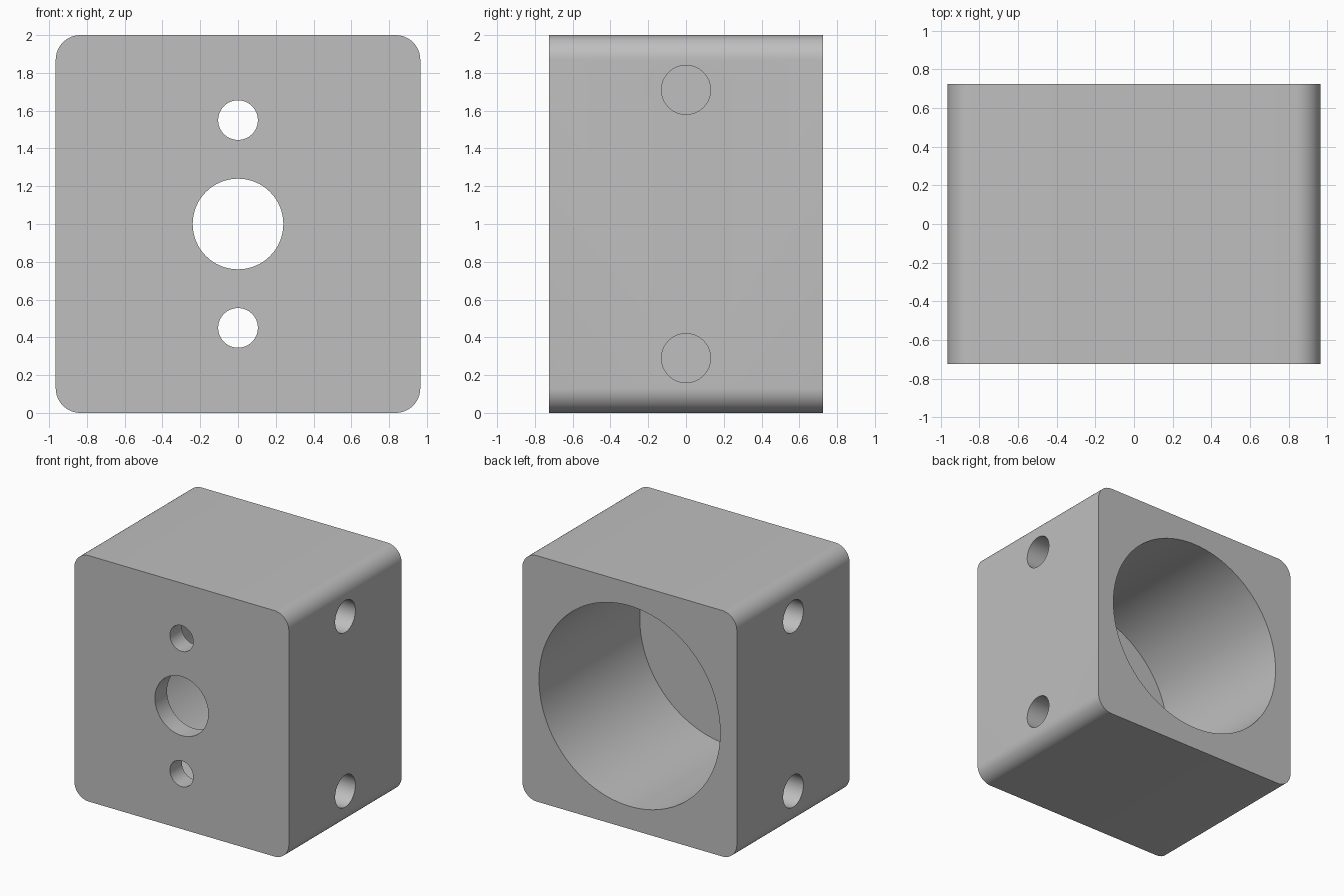
import bpy
import math

cube = bpy.data.objects.get("Cube")
if cube:
    bpy.data.objects.remove(cube, do_unlink=True)

WIDTH, DEPTH, HEIGHT = 1.93, 1.45, 2.0
CORNER = 0.13        # radius of the four long edges
PLATE = 0.155        # thickness of the front wall
BLIND = 0.3          # depth of the side holes
MID = HEIGHT / 2
FRONT = -DEPTH / 2

# Plain grey finish
grey = bpy.data.materials.new("plain_grey")
grey.use_nodes = True
colour = (0.52, 0.52, 0.52, 1)
grey.diffuse_color = colour
grey.node_tree.nodes["Principled BSDF"].inputs["Base Color"].default_value = colour

# Block with its four front-to-back edges rounded
bpy.ops.mesh.primitive_cube_add(size=1, location=(0, 0, MID))
block = bpy.context.object
block.name = "motor_mount_block"
block.scale = (WIDTH, DEPTH, HEIGHT)
bpy.ops.object.transform_apply(location=True, rotation=False, scale=True)
block.data.materials.append(grey)
weights = block.data.attributes.new("bevel_weight_edge", "FLOAT", "EDGE")
for edge in block.data.edges:
    a, b = (block.data.vertices[i].co for i in edge.vertices)
    weights.data[edge.index].value = float(abs(a.y - b.y) > 0.1)
bevel = block.modifiers.new("rounded_edges", "BEVEL")
bevel.limit_method = "WEIGHT"
bevel.width = CORNER
bevel.segments = 12
bpy.ops.object.modifier_apply(modifier=bevel.name)


def drill(name, radius, centre, length, axis, sides=64):
    """Cut a round hole of the given length, centred on a point, along x or y."""
    turn = (0, math.pi / 2, 0) if axis == "x" else (math.pi / 2, 0, 0)
    bpy.ops.mesh.primitive_cylinder_add(
        vertices=sides, radius=radius, depth=length, location=centre, rotation=turn)
    cutter = bpy.context.object
    cutter.name = name + "_cutter"
    cutter.hide_render = True
    cutter.data.materials.append(grey)
    cut = block.modifiers.new(name, "BOOLEAN")
    cut.operation = "DIFFERENCE"
    cut.solver = "EXACT"
    cut.object = cutter
    bpy.ops.object.select_all(action="DESELECT")
    block.select_set(True)
    bpy.context.view_layer.objects.active = block
    bpy.ops.object.modifier_apply(modifier=cut.name)
    bpy.data.objects.remove(cutter, do_unlink=True)


# Large bore, open at the back and stopping at the front wall
drill("bore", 0.815, (0, FRONT + PLATE + DEPTH / 2, MID), DEPTH, "y", 128)

# Shaft hole and two screw holes through the front wall
drill("shaft_hole", 0.24, (0, FRONT, MID), PLATE * 4, "y")
for side in (-1, 1):
    drill("screw_hole", 0.105, (0, FRONT, MID + side * 0.55), PLATE * 4, "y")

# Blind holes, two in each side
for x_side in (-1, 1):
    for z_side in (-1, 1):
        centre = (x_side * WIDTH / 2, 0, MID + z_side * 0.71)
        drill("side_hole", 0.13, centre, BLIND * 2, "x")

# Smooth curved walls, crisp rims
bpy.ops.object.shade_smooth_by_angle(angle=math.radians(30))
